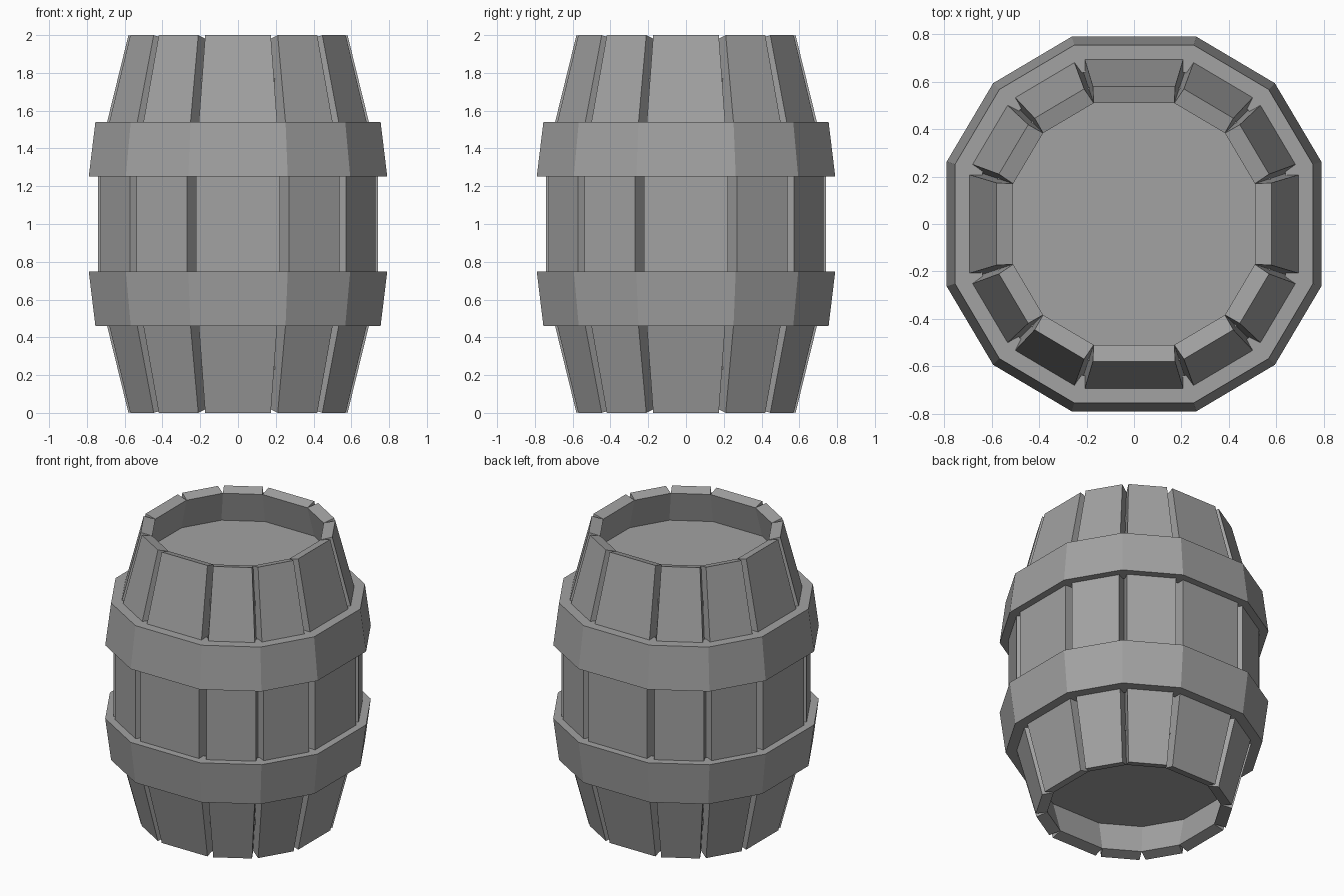
import bpy
import bmesh
from mathutils import Matrix, Vector

if "Cube" in bpy.data.objects:
    bpy.data.objects.remove(bpy.data.objects["Cube"], do_unlink=True)

grey = bpy.data.materials.new("plain_grey")
grey.use_nodes = True
colour = (0.36, 0.36, 0.36, 1)
grey.diffuse_color = colour
grey.node_tree.nodes["Principled BSDF"].inputs["Base Color"].default_value = colour


def outline(r, z):
    """Twelve corners: four wide sides and eight narrower ones."""
    quarter = [Vector((r, -r / 3, z)), Vector((r, r / 3, z)), Vector((0.752 * r, 0.752 * r, z))]
    return [Matrix.Rotation(k * 1.5707963, 3, 'Z') @ p for k in range(4) for p in quarter]


def loft(name, sections, closed=False):
    """Skin equal loops of points; cap the ends or join last to first."""
    bm = bmesh.new()
    loops = [[bm.verts.new(p) for p in s] for s in sections]
    n = len(loops[0])
    pairs = list(zip(loops, loops[1:]))
    if closed:
        pairs.append((loops[-1], loops[0]))
    else:
        bm.faces.new(loops[0])
        bm.faces.new(loops[-1])
    for a, b in pairs:
        for i in range(n):
            j = (i + 1) % n
            bm.faces.new((a[i], a[j], b[j], b[i]))
    bmesh.ops.recalc_face_normals(bm, faces=bm.faces)
    mesh = bpy.data.meshes.new(name)
    bm.to_mesh(mesh)
    bm.free()
    mesh.materials.append(grey)
    obj = bpy.data.objects.new(name, mesh)
    bpy.context.collection.objects.link(obj)
    return obj


# Staves: bent planks that touch inside and leave V grooves outside
# (outer radius, outer height, inner radius, inner height)
PROFILE = [(0.58, 0, 0.51, 0.02), (0.742, 0.66, 0.667, 0.67),
           (0.742, 1.34, 0.667, 1.33), (0.58, 2, 0.51, 1.98)]
for i in range(12):
    j = (i + 1) % 12
    sections = []
    for ro, zo, ri, zi in PROFILE:
        outer, inner = outline(ro, zo), outline(ri, zi)
        along = (outer[j] - outer[i]).normalized() * 0.034 * ro
        sections.append([outer[i] + along, outer[j] - along, inner[j], inner[i]])
    loft(f"stave_{i + 1}", sections)

# Hoops: flared bands, mirrored about the middle
for name, side in (("upper_hoop", 1), ("lower_hoop", -1)):
    band = [(0.79, 0.252), (0.755, 0.54), (0.64, 0.54), (0.69, 0.252)]
    loft(name, [outline(r, 1 + side * h) for r, h in band], closed=True)

# Recessed end boards
for name, low, high in (("top_lid", 1.72, 1.77), ("bottom_lid", 0.23, 0.28)):
    loft(name, [outline(0.575, low), outline(0.575, high)])
